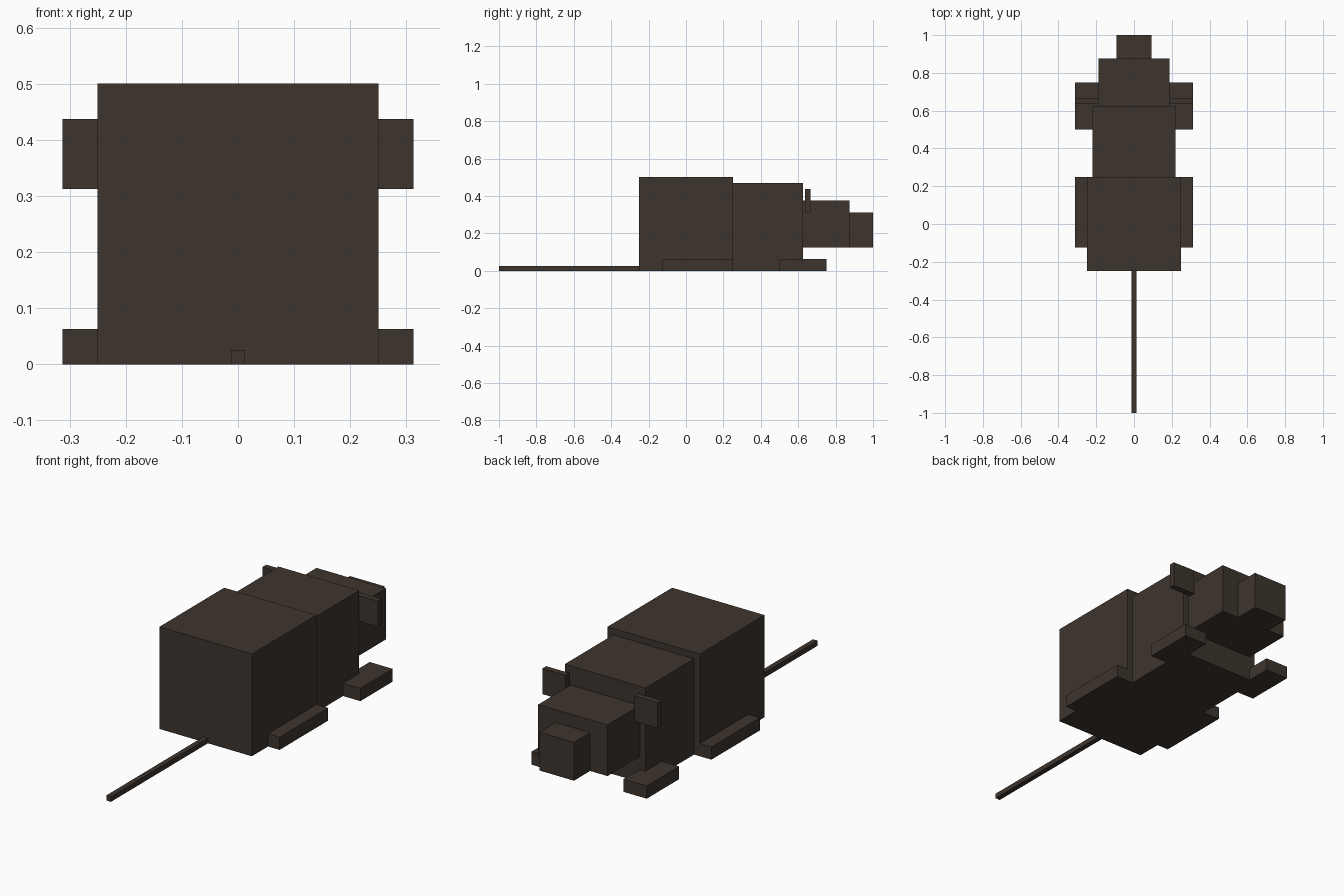
import bpy

if "Cube" in bpy.data.objects:
    bpy.data.objects.remove(bpy.data.objects["Cube"])

fur = bpy.data.materials.new("dark_brown_fur")
fur.diffuse_color = (0.047, 0.035, 0.027, 1)
fur.use_nodes = True
fur.node_tree.nodes["Principled BSDF"].inputs["Base Color"].default_value = fur.diffuse_color


def box(name, x, y, z):
    """Axis-aligned box from (min, max) ranges."""
    bpy.ops.mesh.primitive_cube_add(size=1)
    ob = bpy.context.object
    ob.name = name
    for v in ob.data.vertices:
        v.co = [(lo + hi) / 2 + c * (hi - lo) for c, (lo, hi) in zip(v.co, (x, y, z))]
    ob.data.materials.append(fur)
    return ob


def pair(name, x, y, z):
    """Matching boxes on both sides of the body."""
    box("right_" + name, x, y, z)
    box("left_" + name, (-x[1], -x[0]), y, z)


# Body, from rump to snout
box("rump", (-0.25, 0.25), (-0.25, 0.25), (0, 0.5))
box("chest", (-0.21875, 0.21875), (0.25, 0.625), (0, 0.46875))
box("head", (-0.1875, 0.1875), (0.625, 0.875), (0.125, 0.375))
box("snout", (-0.09375, 0.09375), (0.875, 1.0), (0.125, 0.3125))

# Thin straight tail
box("tail", (-0.0125, 0.0125), (-1.0, -0.25), (0, 0.025))

# Ears and feet
pair("ear", (0.1875, 0.3125), (0.635, 0.665), (0.3125, 0.4375))
pair("hind_foot", (0.1875, 0.3125), (-0.125, 0.25), (0, 0.0625))
pair("front_foot", (0.1875, 0.3125), (0.5, 0.75), (0, 0.0625))
